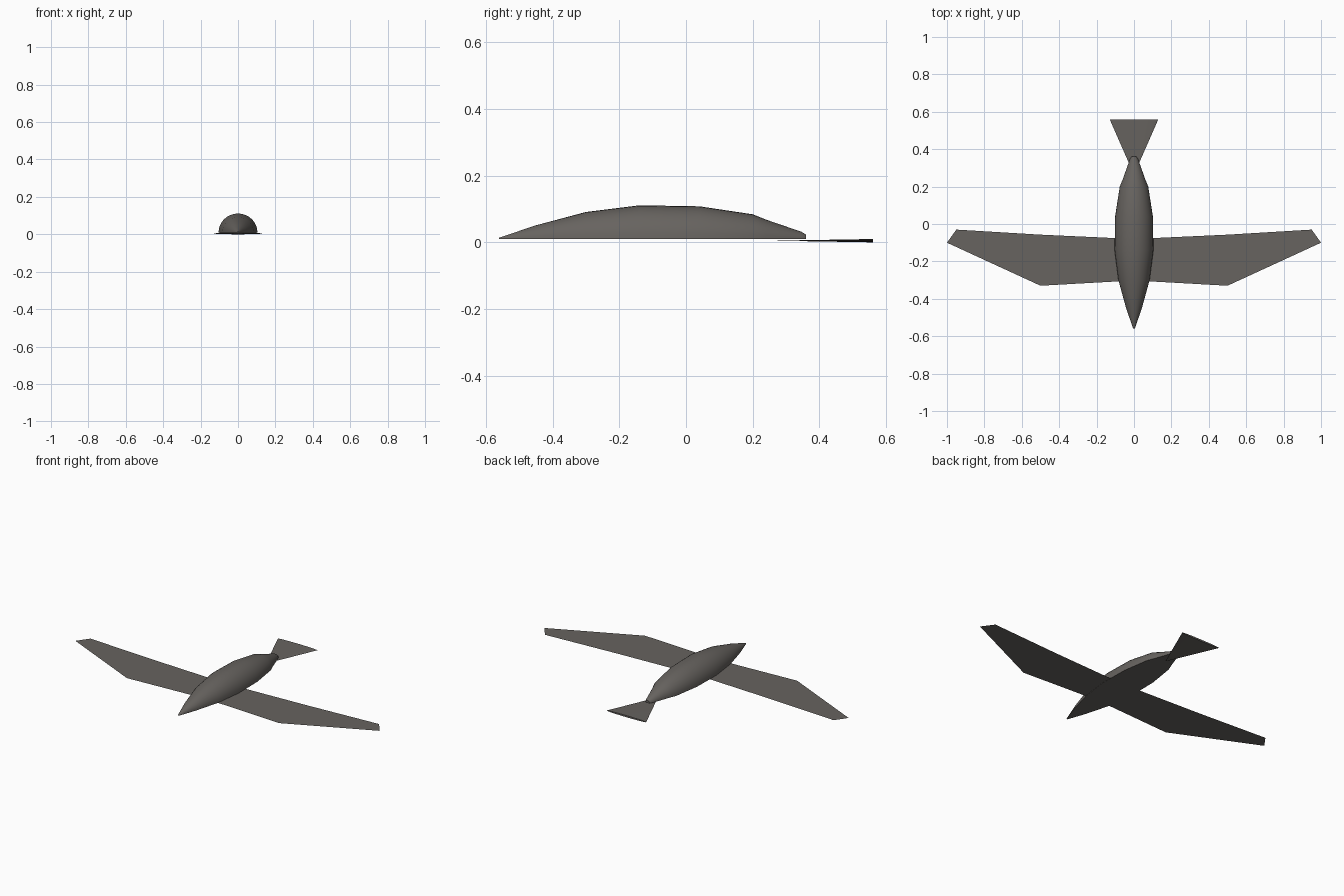
import bpy, bmesh, math

if "Cube" in bpy.data.objects:
    bpy.data.objects.remove(bpy.data.objects["Cube"])

grey = bpy.data.materials.new("warm dark grey")
grey.diffuse_color = (0.135, 0.125, 0.115, 1)
grey.use_nodes = True
grey.node_tree.nodes["Principled BSDF"].inputs["Base Color"].default_value = grey.diffuse_color
BASE = 0.01  # height of the flat belly


def finish(name, bm, smooth=True):
    bmesh.ops.recalc_face_normals(bm, faces=bm.faces)
    mesh = bpy.data.meshes.new(name)
    bm.to_mesh(mesh)
    bm.free()
    mesh.materials.append(grey)
    obj = bpy.data.objects.new(name, mesh)
    bpy.context.collection.objects.link(obj)
    if smooth:
        bpy.ops.object.select_all(action='DESELECT')
        obj.select_set(True)
        bpy.context.view_layer.objects.active = obj
        bpy.ops.object.shade_smooth_by_angle(angle=math.radians(40))
    return obj


# Body: half-round rings lofted from nose to rump, flat underneath
profile = [(-0.56, 0.004), (-0.45, 0.041), (-0.30, 0.081), (-0.14, 0.101),
           (0.04, 0.098), (0.20, 0.074), (0.24, 0.058), (0.345, 0.022),
           (0.36, 0.013)]
SEG = 16
bm = bmesh.new()
rings = []
for y, r in profile:
    rings.append([bm.verts.new((1.03 * r * math.cos(math.pi * i / SEG), y,
                                BASE + r * math.sin(math.pi * i / SEG)))
                  for i in range(SEG + 1)])
for a, b in zip(rings, rings[1:]):
    for i in range(SEG):
        bm.faces.new((a[i], a[i + 1], b[i + 1], b[i]))
    bm.faces.new((a[SEG], a[0], b[0], b[SEG]))
bm.faces.new(rings[0])
bm.faces.new(rings[-1])
finish("body", bm)

# Wings: one paper-thin sheet per side, meeting inside the body
outline = [(0, -0.302), (0.5, -0.33), (1.0, -0.10), (0.95, -0.03),
           (0.5, -0.057), (0, -0.08)]
for name, side in (("left_wing", -1), ("right_wing", 1)):
    bm = bmesh.new()
    verts = [bm.verts.new((side * x, y, BASE + 0.001)) for x, y in outline]
    face = bm.faces.new(verts)
    face.normal_update()
    if face.normal.z < 0:
        face.normal_flip()
    mesh = bpy.data.meshes.new(name)
    bm.to_mesh(mesh)
    bm.free()
    mesh.materials.append(grey)
    bpy.context.collection.objects.link(bpy.data.objects.new(name, mesh))

# Tail: flattened cone fanning out backwards
bm = bmesh.new()
rim = [bm.verts.new((0.13 * math.cos(math.tau * i / 32), 0.56,
                     0.005 + 0.005 * math.sin(math.tau * i / 32)))
       for i in range(32)]
tip = bm.verts.new((0, 0.263, 0.005))
for i in range(32):
    bm.faces.new((tip, rim[i], rim[(i + 1) % 32]))
bm.faces.new(rim)
finish("tail", bm)
